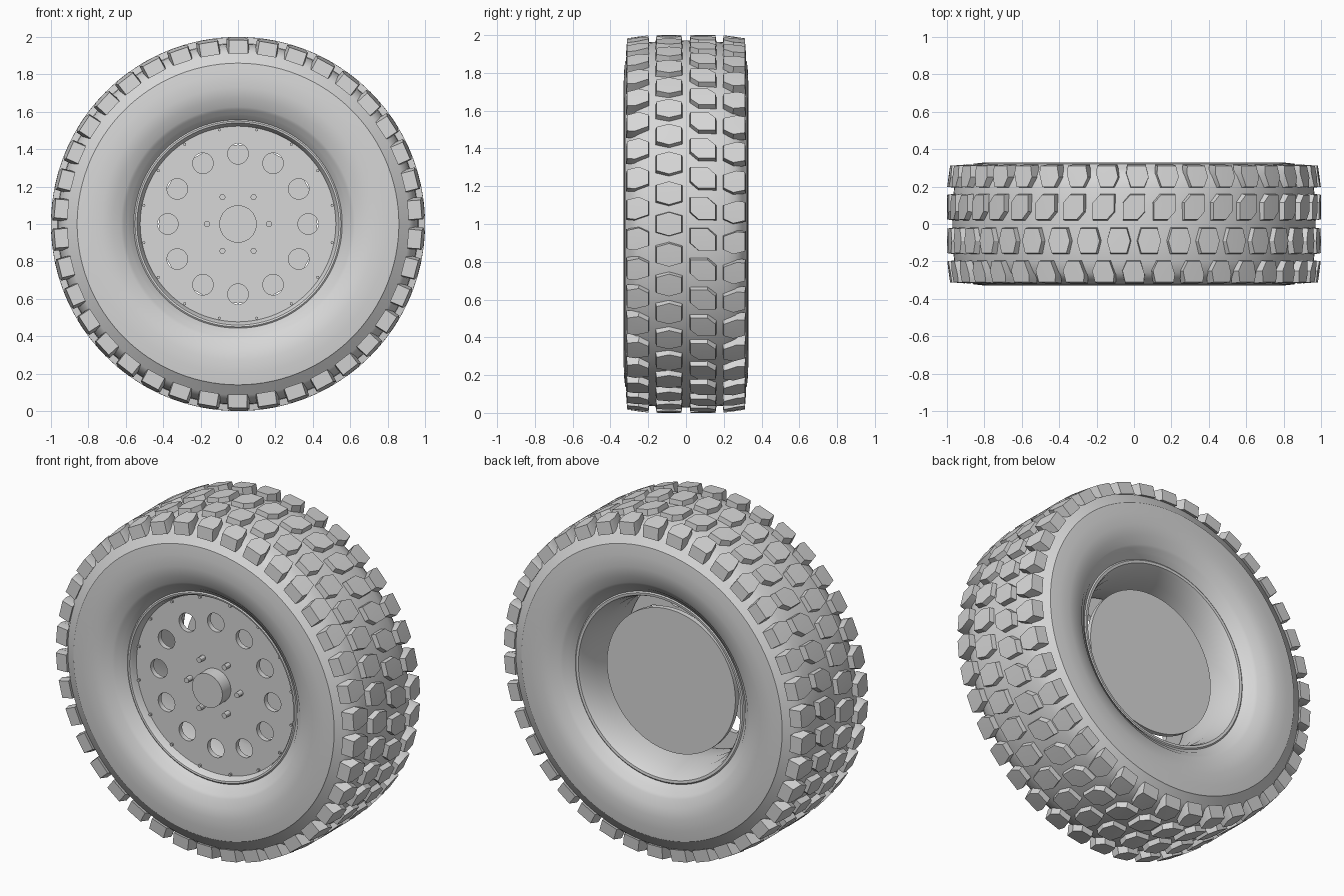
import bpy, bmesh, math

if "Cube" in bpy.data.objects:
    bpy.data.objects.remove(bpy.data.objects["Cube"])

GREY = bpy.data.materials.new("plain_grey")
GREY.diffuse_color = (0.68, 0.68, 0.68, 1)
GREY.use_nodes = True
GREY.node_tree.nodes["Principled BSDF"].inputs["Base Color"].default_value = GREY.diffuse_color
TAU = 2 * math.pi


def polar(r, a, y):
    """Point at radius r and angle a around the wheel axle."""
    return (r * math.sin(a), y, 1 + r * math.cos(a))


def finish(name, bm, angle=30):
    bmesh.ops.recalc_face_normals(bm, faces=bm.faces)
    me = bpy.data.meshes.new(name)
    bm.to_mesh(me)
    bm.free()
    me.materials.append(GREY)
    ob = bpy.data.objects.new(name, me)
    bpy.context.collection.objects.link(ob)
    bpy.ops.object.select_all(action='DESELECT')
    bpy.context.view_layer.objects.active = ob
    ob.select_set(True)
    bpy.ops.object.shade_smooth_by_angle(angle=math.radians(angle))
    return ob


def lathe(name, profile, n=96):
    """Revolve a closed (radius, y) profile around the axle."""
    bm = bmesh.new()
    rings = [[bm.verts.new(polar(r, TAU * i / n, y)) for r, y in profile]
             for i in range(n)]
    k = len(profile)
    for i in range(n):
        a, b = rings[i], rings[(i + 1) % n]
        for j in range(k):
            m = (j + 1) % k
            bm.faces.new((a[j], a[m], b[m], b[j]))
    return finish(name, bm)


def add_cylinder(bm, r, y0, y1, cx=0, cz=0, n=24):
    ends = [[bm.verts.new((cx + r * math.sin(TAU * i / n), y,
                           1 + cz + r * math.cos(TAU * i / n)))
             for i in range(n)] for y in (y0, y1)]
    for i in range(n):
        m = (i + 1) % n
        bm.faces.new((ends[0][i], ends[0][m], ends[1][m], ends[1][i]))
    bm.faces.new(ends[0])
    bm.faces.new(ends[1])


def cylinders(name, count, ring, r, y0, y1, n=24, phase=0.0):
    bm = bmesh.new()
    for i in range(count):
        a = TAU * (i + phase) / count
        add_cylinder(bm, r, y0, y1, ring * math.sin(a), ring * math.cos(a), n)
    return finish(name, bm)


# Tyre carcass: crown, rounded shoulder, bulging sidewall, bead
half = [(0.97, 0.1), (0.962, 0.2), (0.945, 0.26), (0.915, 0.297),
        (0.864, 0.317), (0.86, 0.322), (0.80, 0.329), (0.73, 0.33),
        (0.67, 0.319), (0.625, 0.296), (0.612, 0.29), (0.607, 0.284),
        (0.585, 0.272), (0.58, 0.265), (0.56, 0.252), (0.546, 0.225),
        (0.53, 0.2)]
lathe("tyre_carcass", [(r, -y) for r, y in reversed(half)] + [(0.972, 0)] + half, 114)

# Rim barrel with flared lips
lathe("rim_barrel", [(0.56, -0.245), (0.55, -0.252), (0.54, -0.25),
                     (0.53, -0.235), (0.522, -0.2), (0.505, -0.17),
                     (0.49, 0.0), (0.5, 0.14), (0.525, 0.23), (0.535, 0.25),
                     (0.55, 0.252), (0.56, 0.245), (0.535, 0.19), (0.525, 0.0),
                     (0.535, -0.19)])

# Wheel face with twelve round holes
face = cylinders("wheel_face", 1, 0, 0.523, -0.21, -0.18, 96)
cutter = cylinders("hole_cutter", 12, 0.375, 0.055, -0.3, -0.1, 32)
cutter.hide_render = True
mod = face.modifiers.new("holes", 'BOOLEAN')
mod.operation = 'DIFFERENCE'
mod.solver = 'EXACT'
mod.object = cutter
bpy.context.view_layer.objects.active = face
bpy.ops.object.modifier_apply(modifier="holes")
bpy.data.objects.remove(cutter)

# Hub, studs, rim rivets and rear brake plate
cylinders("hub_cap", 1, 0, 0.1, -0.29, -0.2, 48)
cylinders("wheel_studs", 6, 0.166, 0.016, -0.25, -0.2, 12, 0.5)
cylinders("rim_rivets", 16, 0.513, 0.008, -0.222, -0.2, 8, 0.5)
cylinders("brake_plate", 1, 0, 0.424, 0.11, 0.14, 64)

# Tread block outlines: (distance around, distance across)
HEX = [(-0.045, -0.07), (0.045, -0.07), (0.065, 0.0),
       (0.045, 0.07), (-0.045, 0.07), (-0.065, 0.0)]
CUT = [(-0.06, -0.07), (0.02, -0.07), (0.06, -0.025),
       (0.06, 0.07), (-0.02, 0.07), (-0.06, 0.025)]
SHOULDER = [(-0.035, -0.06), (0.04, -0.06), (0.065, -0.005),
            (0.05, 0.06), (-0.055, 0.06), (-0.06, 0.015)]


def tread_row(name, outline, yc, flip, phase, slope, base, count=38):
    """Ring of blocks; the top slopes down toward the outer edge."""
    bm = bmesh.new()
    for i in range(count):
        a0 = TAU * (i + phase) / count
        low, high = [], []
        for u, v in outline:
            y = yc + flip * v
            edge = max(0.0, abs(y) - 0.19)
            low.append(bm.verts.new(polar(base - edge * slope * 2, a0 + flip * u * 1.05, yc + flip * v * 1.03)))
            high.append(bm.verts.new(polar(1.0 - edge * slope, a0 + flip * u * 0.96, yc + flip * v * 0.94)))
        top = bm.verts.new(polar(1.0 - max(0.0, abs(yc) - 0.19) * slope, a0, yc))
        n = len(outline)
        for j in range(n):
            m = (j + 1) % n
            bm.faces.new((low[j], low[m], high[m], high[j]))
            bm.faces.new((high[j], high[m], top))
        bm.faces.new(low)
    finish(name, bm)


tread_row("front_shoulder_blocks", SHOULDER, -0.255, -1, 0.0, 0.13, 0.945)
tread_row("front_centre_blocks", HEX, -0.09, 1, 0.5, 0, 0.96)
tread_row("rear_centre_blocks", CUT, 0.09, 1, 0.0, 0, 0.96)
tread_row("rear_shoulder_blocks", SHOULDER, 0.255, 1, 0.1, 0.13, 0.945)
